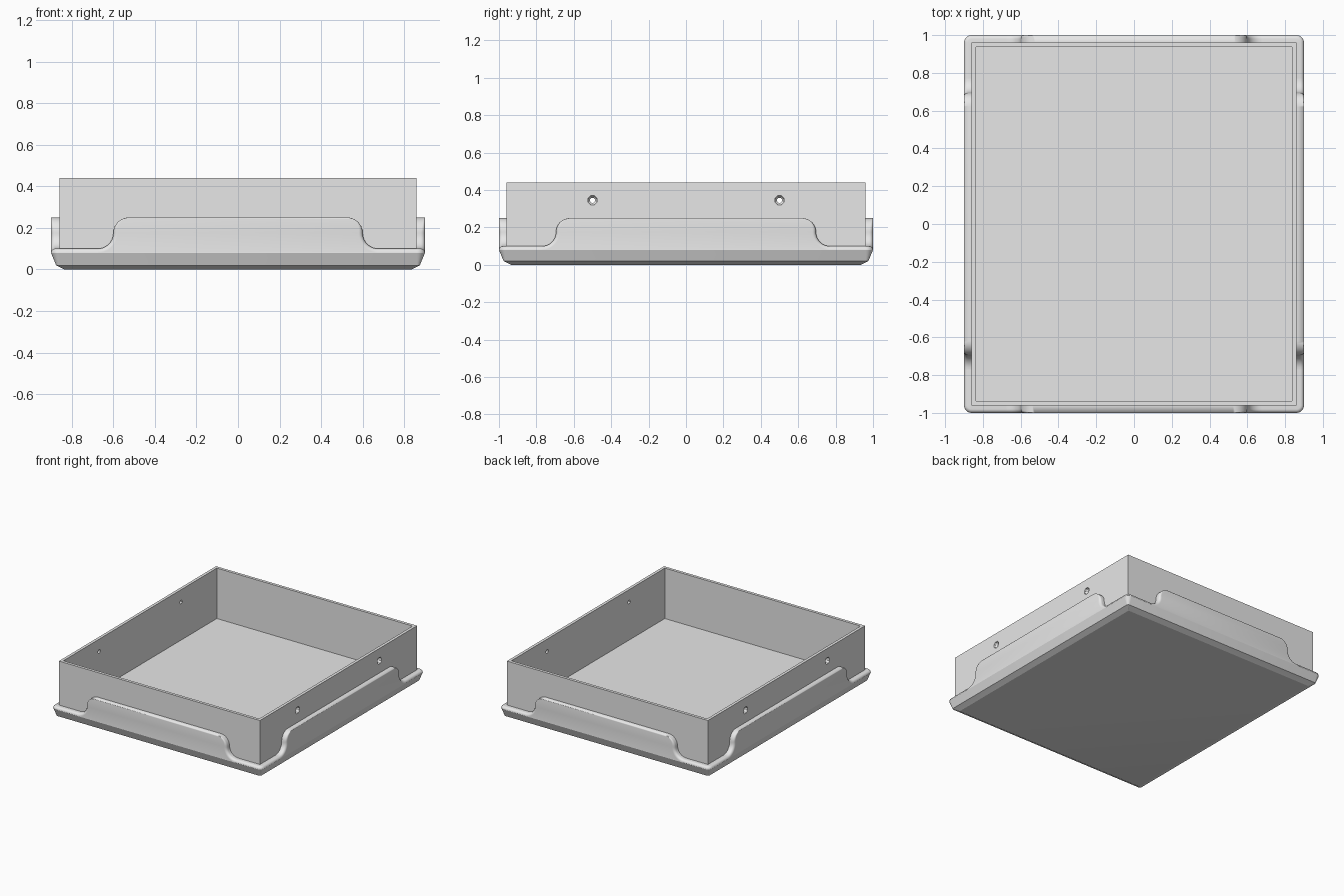
import bpy, bmesh
from math import sin, cos, pi, radians
from mathutils import Matrix

cube = bpy.data.objects.get("Cube")
if cube:
    bpy.data.objects.remove(cube, do_unlink=True)

grey = bpy.data.materials.new("light_grey")
grey.use_nodes = True
grey.diffuse_color = (0.8, 0.8, 0.8, 1)
grey.node_tree.nodes["Principled BSDF"].inputs["Base Color"].default_value = (0.8, 0.8, 0.8, 1)

HX, HY = 0.90, 1.00        # half size of the base
RIM = 0.04                 # how far the base stands out from the box
WALL = 0.032
LIP, TAB, TOP = 0.10, 0.25, 0.44
ROUND = 0.02


def finish(name, bm, matrix=Matrix()):
    bmesh.ops.remove_doubles(bm, verts=bm.verts, dist=1e-5)
    bmesh.ops.recalc_face_normals(bm, faces=bm.faces)
    bm.transform(matrix)
    mesh = bpy.data.meshes.new(name)
    bm.to_mesh(mesh)
    bm.free()
    mesh.materials.append(grey)
    obj = bpy.data.objects.new(name, mesh)
    bpy.context.collection.objects.link(obj)
    return obj


def smooth(obj):
    bpy.ops.object.select_all(action='DESELECT')
    obj.select_set(True)
    bpy.context.view_layer.objects.active = obj
    bpy.ops.object.shade_smooth_by_angle(angle=radians(22))


def loft(rings):
    """Join closed rings of points into a capped solid."""
    bm = bmesh.new()
    loops = [[bm.verts.new(p) for p in ring] for ring in rings]
    n = len(loops[0])
    for a, b in zip(loops, loops[1:]):
        for i in range(n):
            j = (i + 1) % n
            bm.faces.new((a[i], a[j], b[j], b[i]))
    bm.faces.new(loops[0])
    bm.faces.new(loops[-1])
    return bm


def rounded_rectangle(z, inset, steps=6):
    r = max(RIM - inset, 0.002)
    ring = []
    for q, (sx, sy) in enumerate(((1, 1), (-1, 1), (-1, -1), (1, -1))):
        cx, cy = sx * (HX - inset - r), sy * (HY - inset - r)
        for s in range(steps + 1):
            a = (q + s / steps) * pi / 2
            ring.append((cx + r * cos(a), cy + r * sin(a), z))
    return ring


# Base: chamfered underside, rounded lip, hollow beneath the box
layers = [(0, 0.065), (0.02, 0.025), (LIP - ROUND, 0)]
for s in range(1, 6):
    a = s / 5 * pi / 2
    layers.append((LIP - ROUND * (1 - sin(a)), ROUND * (1 - cos(a))))
layers += [(LIP, 0.055), (0.03, 0.055)]
smooth(finish("base", loft([rounded_rectangle(z, i) for z, i in layers])))


# Raised tabs with S-shaped shoulders whose rounding fades out at the top
def tab(middle, steps=10):
    r = (TAB - LIP) / 2
    half = []                                  # x, z, normal x, normal z, rounding
    for s in range(steps + 1):
        a = pi / 2 * (1 - s / steps)
        half.append((middle - r + r * cos(a), LIP + r + r * sin(a),
                     cos(a), sin(a), ROUND * s / steps))
    for s in range(1, steps + 1):
        a = pi + pi / 2 * s / steps
        half.append((middle + r + r * cos(a), LIP + r + r * sin(a),
                     -cos(a), -sin(a), ROUND))
    outline = [(-x, z, -nx, nz, e) for x, z, nx, nz, e in reversed(half)] + half
    rings = [[(x, 0, z) for x, z, *_ in outline]]
    for k in range(6):
        a = k / 5 * pi / 2
        rings.append([(x - nx * e * (1 - cos(a)), -RIM + e * (1 - sin(a)),
                       z - nz * e * (1 - cos(a))) for x, z, nx, nz, e in outline])
    return loft(rings)


for name, turn, middle, reach in (("front_tab", 0, 0.60, HY), ("left_tab", 1, 0.695, HX),
                                  ("back_tab", 2, 0.60, HY), ("right_tab", 3, 0.695, HX)):
    place = Matrix.Rotation(turn * pi / 2, 4, 'Z') @ Matrix.Translation((0, RIM - reach, 0))
    smooth(finish(name, tab(middle), place))

# Open box
bm = bmesh.new()
bottom, floor = 0.02, 0.05
bx, by = HX - RIM, HY - RIM
bmesh.ops.create_cube(bm, size=1, matrix=Matrix.Translation((0, 0, (TOP + bottom) / 2))
                      @ Matrix.Diagonal((2 * bx, 2 * by, TOP - bottom, 1)))
lid = max(bm.faces, key=lambda f: f.calc_center_median().z)
bmesh.ops.inset_region(bm, faces=[lid], thickness=WALL)
well = bmesh.ops.extrude_face_region(bm, geom=[lid])
bmesh.ops.translate(bm, vec=(0, 0, floor - TOP),
                    verts=[g for g in well["geom"] if isinstance(g, bmesh.types.BMVert)])
if lid.is_valid:
    bmesh.ops.delete(bm, geom=[lid], context='FACES_ONLY')
box = finish("box", bm)

# Round dimples in the two long walls
bm = bmesh.new()
for sx in (-1, 1):
    for y in (-0.5, 0.5):
        bmesh.ops.create_uvsphere(bm, u_segments=8, v_segments=6, radius=0.027,
                                  matrix=Matrix.Translation((sx * bx, y, 0.345))
                                  @ Matrix.Rotation(pi / 2, 4, 'Y')
                                  @ Matrix.Rotation(pi / 8, 4, 'Z'))
cutter = finish("dimple_cutter", bm)
cutter.hide_render = True
cut = box.modifiers.new("dimples", 'BOOLEAN')
cut.operation = 'DIFFERENCE'
cut.solver = 'EXACT'
cut.object = cutter
bpy.context.view_layer.objects.active = box
bpy.ops.object.modifier_apply(modifier=cut.name)
bpy.data.objects.remove(cutter, do_unlink=True)
smooth(box)
